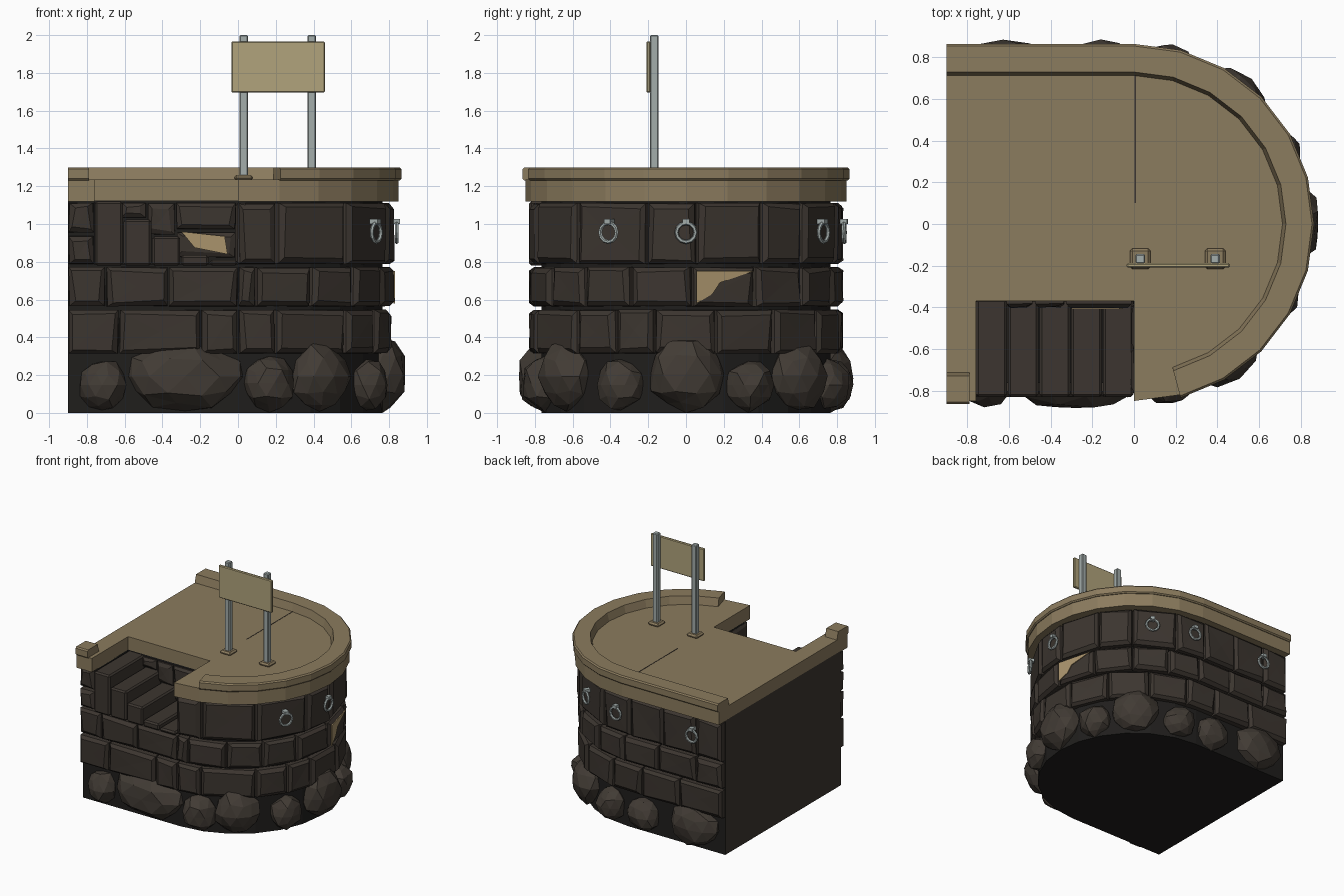
import bpy, bmesh, random
from math import sin, cos, pi, radians
from mathutils import Vector, Matrix

random.seed(4)
cube = bpy.data.objects.get("Cube")
if cube:
    bpy.data.objects.remove(cube)


def material(name, *rgb):
    m = bpy.data.materials.new(name)
    m.use_nodes = True
    m.diffuse_color = (*rgb, 1)
    m.node_tree.nodes["Principled BSDF"].inputs["Base Color"].default_value = (*rgb, 1)
    return m


SAND = material("sandstone", .26, .2, .112)
STONE = material("dark stone", .045, .036, .029)
ROCK = material("boulder stone", .054, .044, .035)
CORE = material("mortar black", .014, .013, .012)
SIGN = material("sign board", .44, .37, .2)
PATCH = material("broken stone tan", .4, .295, .15)
METAL = material("pale metal", .37, .42, .41)

LEFT_END = -.9
NOTCH_L, NOTCH_Y = -.76, -.37
ARC = [pi * i / 12 for i in range(13)]


def finish(name, bm, *mats):
    bmesh.ops.recalc_face_normals(bm, faces=bm.faces)
    me = bpy.data.meshes.new(name)
    bm.to_mesh(me)
    bm.free()
    ob = bpy.data.objects.new(name, me)
    bpy.context.collection.objects.link(ob)
    for m in mats:
        me.materials.append(m)
    return ob


def bevel(ob, width):
    mod = ob.modifiers.new("bevel", "BEVEL")
    mod.width, mod.segments = width, 1


def rim(u, r):
    """Wall point: front straight (u < 0), half circle (0 to pi), back straight."""
    if u < 0:
        return Vector((u, -r))
    if u > pi:
        return Vector((pi - u, r))
    return Vector((r * sin(u), -r * cos(u)))


def outline(r, notch):
    pts = [rim(u, r) for u in [LEFT_END] + ARC + [pi - LEFT_END]]
    if notch:
        pts[1:1] = [Vector(p) for p in ((NOTCH_L, -r), (NOTCH_L, NOTCH_Y), (0, NOTCH_Y))]
    return pts


def loft(bm, rings):
    """Join equal rings of points and close both ends."""
    rows = [[bm.verts.new(p) for p in ring] for ring in rings]
    n = len(rows[0])
    for a, b in zip(rows, rows[1:]):
        for i in range(n):
            bm.faces.new((a[i], a[(i + 1) % n], b[(i + 1) % n], b[i]))
    bm.faces.new(rows[0])
    bm.faces.new(rows[-1])
    return rows


def prism(name, pts, z0, z1, *mats):
    bm = bmesh.new()
    loft(bm, [[(p.x, p.y, z) for p in pts] for z in (z0, z1)])
    return finish(name, bm, *mats)


def box(name, lo, hi, mat, width=0):
    pts = [Vector(p) for p in ((lo[0], lo[1]), (hi[0], lo[1]), (hi[0], hi[1]), (lo[0], hi[1]))]
    ob = prism(name, pts, lo[2], hi[2], mat)
    if width:
        bevel(ob, width)
    return ob


def wall_point(a, b, f, z, d):
    t = b - a
    n = Vector((t.y, -t.x)).normalized()
    p = a + t * f + n * d
    return (p.x, p.y, z)


def brick(bm, a, b, z0, z1, depth=.045):
    """Chamfered, slightly uneven block standing out from the wall line a-b."""
    length = (b - a).length
    corners = ((0, 0), (1, 0), (1, 1), (0, 1))
    wob = [(random.uniform(-.012, .012), random.uniform(-.01, .01), random.uniform(-.006, .003)) for _ in corners]
    rings = []
    for inset, d, amount in ((.004, -.03, 0), (.006, depth * .45, .3), (.03, depth, 1)):
        ring = []
        for (i, j), (wx, wz, wd) in zip(corners, wob):
            f = (i + (inset if i == 0 else -inset) / length) + wx * amount / length
            z = (z1 - inset if j else z0 + inset) + wz * amount
            ring.append(wall_point(a, b, f, z, d + wd * amount))
        rings.append(ring)
    loft(bm, rings)
    bm.faces.ensure_lookup_table()
    bmesh.ops.poke(bm, faces=[bm.faces[-1]])


def plate(name, a, b, pts, depth):
    bm = bmesh.new()
    loft(bm, [[wall_point(a, b, f, z, d) for f, z in pts] for d in (depth, depth + .008)])
    finish(name, bm, PATCH)


# Core of the pier, with a flat stone face at the cut end
for name, notch, z0, z1 in (("core_lower", False, 0, .785), ("core_upper", True, .785, 1.125)):
    core = prism(name, outline(.765, notch), z0, z1, CORE, STONE)
    for p in core.data.polygons:
        if p.normal.x < -.9 and p.center.x < -.85:
            p.material_index = 1

# Brick courses
WALL = .785
END = pi - LEFT_END
courses = (
    ("bricks_low", .31, .55, (-.9, -.63, -.2, 0, .25, .78, 1.1, 1.36, 1.77, 2.18, 2.6, 3, 3.3, 3.65, END)),
    ("bricks_middle", .56, .775, (-.9, -.7, -.37, 0, .12, .5, .85, 1.2, 1.61, 2.04, 2.43, 2.8, pi, 3.45, 3.8, END)),
    ("bricks_top", .785, 1.115, (0, .26, .78, 1.31, 1.64, 2.09, 2.43, 2.88, 3.2, 3.5, 3.8, END)),
)
for name, z0, z1, cuts in courses:
    bm = bmesh.new()
    for u0, u1 in zip(cuts, cuts[1:]):
        brick(bm, rim(u0, WALL), rim(u1, WALL), z0, z1)
    if name == "bricks_top":
        for lo, hi in ((z0, .94), (.95, z1)):
            brick(bm, rim(LEFT_END, WALL), rim(NOTCH_L, WALL), lo, hi)
    finish(name, bm, STONE)

# Brick lining of the stair recess
bm = bmesh.new()
for x0, x1, z0, z1 in ((-.62, -.48, 1.03, 1.115), (-.48, -.33, .94, 1.115), (-.33, -.01, .97, 1.115), (-.33, -.01, .82, .96)):
    brick(bm, Vector((x0, NOTCH_Y)), Vector((x1, NOTCH_Y)), z0, z1, .03)
for y0, y1 in ((-.38, -.6), (-.6, -.81)):
    brick(bm, Vector((.01, y0)), Vector((.01, y1)), .79, 1.115, .025)
finish("recess_bricks", bm, STONE)

# Broken tan patches
plate("recess_patch", Vector((-1, NOTCH_Y)), Vector((0, NOTCH_Y)),
      ((.7, .96), (.93, .935), (.945, .84), (.77, .875)), .031)
plate("curve_patch", rim(1.61, WALL), rim(2.04, WALL),
      ((.04, .58), (.3, .63), (.42, .69), (.97, .75), (.04, .75)), .044)

# Stair blocks, descending towards the round end
step = -NOTCH_L / 5
for i, top in enumerate((1.12, 1.025, .935, .835, .81)):
    x = NOTCH_L + i * step
    box("stair_step", (x + .002, -.83, .78), (x + step - .002, NOTCH_Y + .01, top), STONE, .012)

# Deck slab and raised curb
prism("deck_slab", outline(.85, True), 1.12, 1.235, SAND)
SECTION = ((.712, 1.23), (.73, 1.3), (.855, 1.3), (.865, 1.29), (.865, 1.24), (.855, 1.23))


def curb(name, path):
    bm = bmesh.new()
    loft(bm, [[(*rim(u, r), z) for r, z in SECTION] for u in path])
    finish(name, bm, SAND)


curb("curb_main", ARC[1:] + [END])
curb("curb_corner", [LEFT_END, -.79])
box("deck_seam", (.003, .1, 1.233), (.009, .715, 1.237), STONE)

# Boulders at the foot: wall position, half width, height
boulders = ((-.72, .13, .27), (-.28, .31, .36), (.22, .14, .29), (.6, .18, .36), (1.1, .13, .27), (pi / 2, .2, .39),
            (2.02, .13, .27), (2.46, .18, .37), (2.93, .13, .27), (3.3, .14, .28), (3.77, .22, .34))
for u, half, high in boulders:
    bm = bmesh.new()
    bmesh.ops.create_icosphere(bm, subdivisions=2, radius=1)
    for v in bm.verts:
        v.co *= random.uniform(.9, 1.1)
    turn = Matrix.Rotation(min(max(u, 0), pi), 4, "Z")
    depth = .09 + high * .1
    size = Matrix.Diagonal((half, depth, high / 2, 1))
    centre = rim(u, .765)
    bm.transform(Matrix.Translation((*centre, high / 2 + .012)) @ turn @ size)
    for v in bm.verts:
        v.co.z = max(v.co.z, 0)
        v.co.x = max(v.co.x, LEFT_END)
    finish("boulder", bm, ROCK)

# Mooring rings with wall brackets
for u in (1.06, pi / 2, 2.62, 3.06, 3.78):
    turn = Matrix.Rotation(min(u, pi), 4, "Z")
    bm = bmesh.new()
    rings = []
    for i in range(12):
        a = 2 * pi * i / 12
        rings.append([bm.verts.new(((.05 + .011 * cos(b)) * cos(a), .011 * sin(b), (.05 + .011 * cos(b)) * sin(a)))
                      for b in [2 * pi * k / 6 for k in range(6)]])
    for i in range(12):
        p, q = rings[i], rings[(i + 1) % 12]
        for k in range(6):
            bm.faces.new((p[k], q[k], q[(k + 1) % 6], p[(k + 1) % 6]))
    bmesh.ops.create_cube(bm, size=1, matrix=Matrix.Translation((0, .008, .058)) @ Matrix.Diagonal((.036, .05, .026, 1)))
    bm.transform(Matrix.Translation((*rim(u, .84), .955)) @ turn)
    finish("mooring_ring", bm, METAL)

# Sign with two posts on square feet
for x in (.03, .39):
    box("post_foot", (x - .05, -.217, 1.23), (x + .05, -.117, 1.26), SAND, .012)
    box("sign_post", (x - .023, -.19, 1.25), (x + .023, -.145, 2), METAL, .006)
box("sign_board", (-.035, -.21, 1.695), (.46, -.188, 1.967), SIGN, .006)
